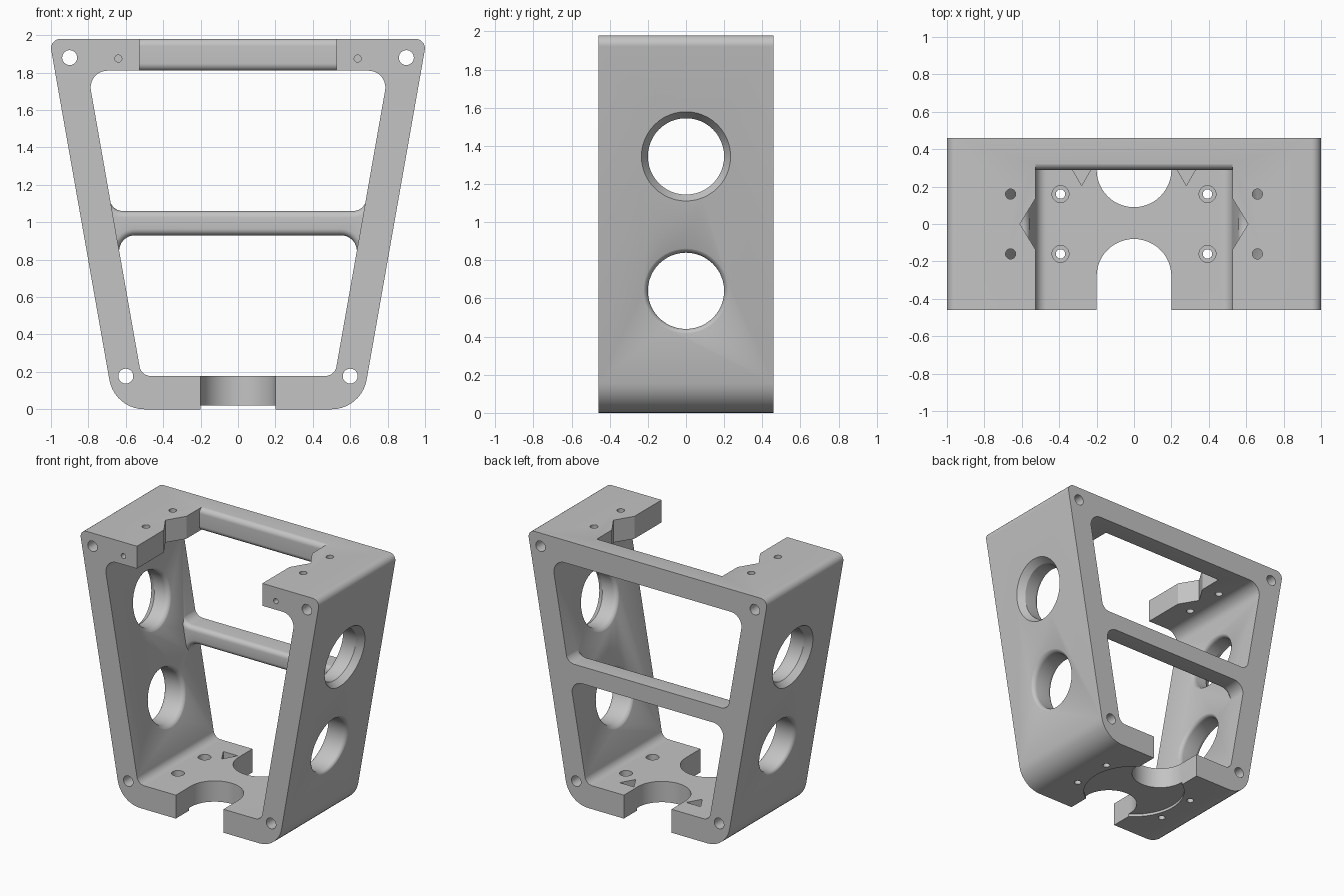
import bpy, bmesh, math
from mathutils import Vector

cube = bpy.data.objects.get("Cube")
if cube:
    bpy.data.objects.remove(cube)

SLOPE = math.tan(math.radians(10))
DEPTH = 0.46


def outer(z):
    return 0.66 + SLOPE * z


def inner(z):
    return 0.486 + SLOPE * z


def rounded(points, steps=10):
    """Outline from (u, v, radius) corners, arcs replacing the rounded ones."""
    out = []
    for i, (u, v, r) in enumerate(points):
        p = Vector((u, v))
        if not r:
            out.append(p)
            continue
        a = (Vector(points[i - 1][:2]) - p).normalized()
        b = (Vector(points[(i + 1) % len(points)][:2]) - p).normalized()
        half = a.angle(b) / 2
        centre = p + (a + b).normalized() * r / math.sin(half)
        start = p + a * r / math.tan(half) - centre
        end = p + b * r / math.tan(half) - centre
        sweep = start.angle(end)
        for k in range(steps + 1):
            t = sweep * k / steps
            out.append(centre + (start * math.sin(sweep - t) + end * math.sin(t))
                       / math.sin(sweep))
    return out


def circle(u, v, r, n=32):
    return [(u + r * math.cos(math.tau * k / n), v + r * math.sin(math.tau * k / n))
            for k in range(n)]


def place(axis, u, v, t):
    return {"x": (t, u, v), "y": (u, t, v), "z": (u, v, t)}[axis]


def loft(name, rings):
    """Closed solid through matching rings of 3D points."""
    bm = bmesh.new()
    loops = [[bm.verts.new(p) for p in ring] for ring in rings]
    for a, b in zip(loops, loops[1:]):
        for i in range(len(a)):
            bm.faces.new((a[i - 1], a[i], b[i], b[i - 1]))
    bm.faces.new(loops[0])
    bm.faces.new(loops[-1])
    bmesh.ops.recalc_face_normals(bm, faces=bm.faces)
    mesh = bpy.data.meshes.new(name)
    bm.to_mesh(mesh)
    bm.free()
    obj = bpy.data.objects.new(name, mesh)
    bpy.context.collection.objects.link(obj)
    return obj


def prism(name, outline, axis, t0, t1):
    return loft(name, [[place(axis, u, v, t) for u, v in outline] for t in (t0, t1)])


def cut(target, tool):
    mod = target.modifiers.new("cut", "BOOLEAN")
    mod.operation, mod.solver, mod.object = "DIFFERENCE", "EXACT", tool
    bpy.context.view_layer.objects.active = target
    bpy.ops.object.modifier_apply(modifier=mod.name)
    bpy.data.objects.remove(tool)


def cut_hole(u, v, r, axis, t0, t1):
    cut(frame, prism("hole_cutter", circle(u, v, r), axis, t0, t1))


def trapezoid(width, z0, z1, r0, r1):
    return rounded([(-width(z0), z0, r0), (width(z0), z0, r0),
                    (width(z1), z1, r1), (-width(z1), z1, r1)])


# Rear crossbar shape, flared into the side walls, with a softened front
lower = [(0.76, 0.75, 0), (inner(0.75) + 0.002, 0.75, 0), (inner(0.93) + 0.002, 0.93, 0.085)]
upper = [(inner(1.06) + 0.002, 1.06, 0.07), (inner(1.2) + 0.002, 1.2, 0), (0.84, 1.2, 0)]
mirrored = [(-u, v, r) for u, v, r in (lower[::-1] + upper[::-1])]
bar = prism("crossbar", rounded(lower + mirrored + upper), "y", 0.3, 0.8)
bm = bmesh.new()
bm.from_mesh(bar.data)
front = [e for e in bm.edges if all(v.co.y < 0.31 for v in e.verts)]
bmesh.ops.bevel(bm, geom=front, offset=0.035, segments=5, profile=0.5, affect="EDGES")
bm.to_mesh(bar.data)
bm.free()

# Tapered frame with an open middle that leaves the crossbar standing
frame = prism("bracket_frame", trapezoid(outer, 0, 1.98, 0.19, 0.05), "y", -DEPTH, DEPTH)
cavity = prism("cavity", trapezoid(inner, 0.178, 1.81, 0.06, 0.09), "y", -0.6, 0.6)
cut(cavity, bar)
cut(frame, cavity)

# Top opening, leaving a rounded rear rail, plus pointed side notches
opening = rounded([(-0.6, 1.6, 0), (0.4, 1.6, 0), (0.4, 1.809, 0), (0.29, 1.809, 0.04),
                   (0.29, 1.981, 0.04), (0.4, 1.981, 0), (0.4, 2.1, 0), (-0.6, 2.1, 0)])
cut(frame, prism("top_opening", opening, "x", -0.527, 0.527))
notch = [(-0.61, 0), (-0.5, -0.18), (0.5, -0.18), (0.61, 0), (0.5, 0.18), (-0.5, 0.18)]
cut(frame, prism("notches", notch, "z", 1.7, 2.1))

# Base slots, front and rear, and the shallow round recess underneath
for side, y in ((-1, -0.28), (1, 0.29)):
    arc = [(0.2 * math.cos(a), y - side * 0.2 * math.sin(a))
           for a in (math.pi * k / 24 for k in range(25))]
    slot = arc + [(-0.2, side * 0.6), (0.2, side * 0.6)]
    cut(frame, prism("base_slot", slot, "z", -0.1, 0.3))
cut(frame, prism("base_recess", circle(0, 0, 0.36, 64), "z", -0.1, 0.02))


def side_hole(side, z, chamfer):
    """Round opening sheared to the wall, flared on both faces."""
    thick, flare = 0.174, 0.036
    fillet = [(flare * (1 - math.cos(a)) - 0.003, 0.2 + flare * (1 - math.sin(a)))
              for a in (math.pi / 12 * k for k in range(7))]
    profile = [(-0.05, 0.2 + flare)] + fillet
    if chamfer:
        profile += [(thick - 0.05, 0.2), (thick + 0.003, 0.2 + flare)]
    else:
        profile += [(thick - t, r) for t, r in fillet[::-1]]
    profile.append((thick + 0.05, 0.2 + flare))
    rings = [[(side * (inner(z + v) + t), u, z + v) for u, v in circle(0, 0, r, 48)]
             for t, r in profile]
    cut(frame, loft("side_hole", rings))


# Mirrored holes
for side in (-1, 1):
    side_hole(side, 1.345, True)
    side_hole(side, 0.64, False)
    cut_hole(side * 0.9, 1.88, 0.04, "y", -0.6, 0.6)
    cut_hole(side * 0.6, 0.177, 0.04, "y", -0.6, 0.6)
    cut_hole(side * 0.64, 1.875, 0.019, "y", -0.6, -0.25)
    for y in (-0.16, 0.16):
        cut_hole(side * 0.66, y, 0.027, "z", 1.7, 2.1)
        cut_hole(side * 0.393, y, 0.025, "z", -0.1, 0.3)
        cut_hole(side * 0.393, y, 0.045, "z", 0.1, 0.3)
    # Triangular marker pockets in the base
    x = side * 0.28
    marker = [(x, 0.205), (x + 0.06, 0.31), (x - 0.06, 0.31)]
    cut(frame, prism("marker_pocket", marker, "z", 0.12, 0.3))

# Single grey finish
grey = bpy.data.materials.new("grey")
grey.use_nodes = True
colour = (0.55, 0.55, 0.55, 1)
grey.diffuse_color = colour
grey.node_tree.nodes["Principled BSDF"].inputs["Base Color"].default_value = colour
frame.data.materials.clear()
frame.data.materials.append(grey)

bpy.ops.object.select_all(action="DESELECT")
frame.select_set(True)
bpy.context.view_layer.objects.active = frame
bpy.ops.object.shade_smooth_by_angle(angle=math.radians(30))
